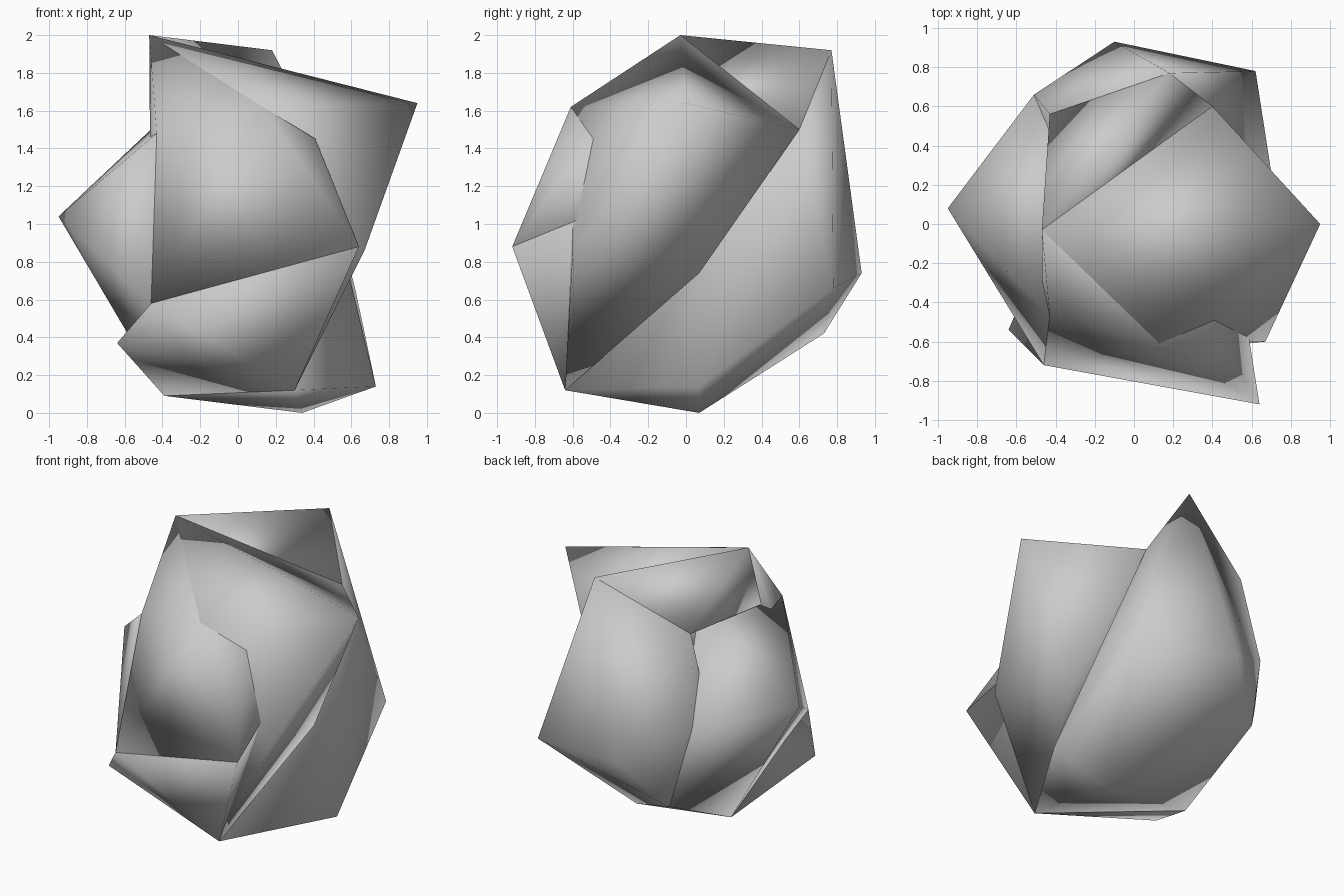
import bpy, bmesh

if "Cube" in bpy.data.objects:
    bpy.data.objects.remove(bpy.data.objects["Cube"], do_unlink=True)

# One plain stone colour
stone = bpy.data.materials.new("stone_grey")
stone.use_nodes = True
colour = (0.6, 0.6, 0.6, 1)
stone.diffuse_color = colour
stone.node_tree.nodes["Principled BSDF"].inputs["Base Color"].default_value = colour

# Corner points of the rock
corner = {
    "peak": (-.47, -.03, 2.0), "ridge": (.18, .77, 1.92), "horn": (.95, 0, 1.64),
    "brow": (.13, -.61, 1.62), "notch": (.40, .60, 1.5), "saddle": (-.27, .22, 1.68),
    "temple": (.41, -.52, 1.45),
    "shoulder": (-.43, -.47, 1.48), "nape": (-.43, .56, 1.6), "left": (-.95, .08, 1.04),
    "hip": (-.51, .66, .98), "nose": (.64, -.92, .88), "cheek": (.67, -.60, .86),
    "throat": (.55, .07, .74), "back": (-.10, .93, .74), "flank": (.62, .78, .66),
    "jaw": (-.46, -.72, .58), "heel": (-.38, .73, .42), "chin": (-.64, -.54, .37),
    "toe": (.30, -.64, .12), "foot": (.73, .07, .14), "base": (.34, .07, 0),
    "base_side": (-.39, .05, .09),
}

# Overlapping convex chunks that make up the rock
chunks = {
    "rock_horn": "peak brow horn notch cheek throat toe",
    "rock_front": "peak nose brow temple jaw shoulder notch",
    "rock_chin": "nose toe jaw chin base_side notch",
    "rock_side": "saddle shoulder left hip jaw base_side heel",
    "rock_crest": "peak ridge notch shoulder nape",
    "rock_back": "ridge flank nape hip back heel base base_side foot notch toe",
}


def chunk(name, names):
    bm = bmesh.new()
    for n in names.split():
        bm.verts.new(corner[n])
    hull = bmesh.ops.convex_hull(bm, input=bm.verts[:])
    bmesh.ops.delete(bm, geom=[v for v in hull["geom_interior"]
                               if isinstance(v, bmesh.types.BMVert)], context="VERTS")
    bmesh.ops.recalc_face_normals(bm, faces=bm.faces[:])
    mesh = bpy.data.meshes.new(name)
    bm.to_mesh(mesh)
    bm.free()
    mesh.materials.append(stone)
    mesh.shade_smooth()
    obj = bpy.data.objects.new(name, mesh)
    bpy.context.collection.objects.link(obj)


for name, names in chunks.items():
    chunk(name, names)
